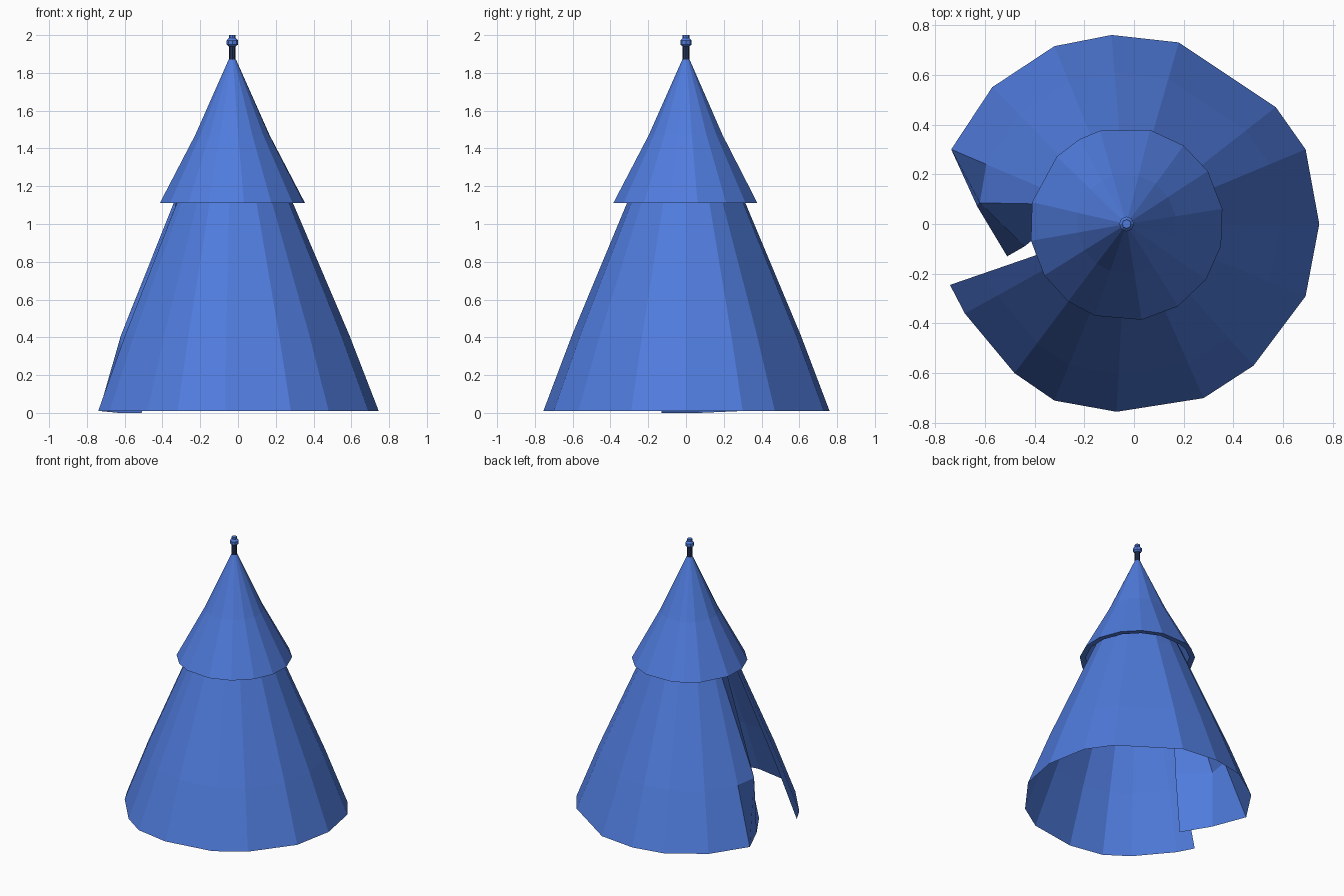
import bpy, bmesh
from math import cos, sin, radians

cube = bpy.data.objects.get("Cube")
if cube:
    bpy.data.objects.remove(cube, do_unlink=True)

AXIS = -0.03  # x of the tent pole


def material(name, rgb):
    m = bpy.data.materials.new(name)
    m.use_nodes = True
    m.diffuse_color = (*rgb, 1)
    bsdf = m.node_tree.nodes["Principled BSDF"]
    bsdf.inputs["Base Color"].default_value = (*rgb, 1)
    bsdf.inputs["Roughness"].default_value = 0.8
    return m


blue = material("canvas blue", (0.08, 0.20, 0.72))
navy = material("dark navy", (0.016, 0.032, 0.10))


def loft(name, rows, mat, closed=True, cap=False):
    """Bridge rows of points with quads, from bottom to top."""
    bm = bmesh.new()
    rings = [[bm.verts.new(p) for p in row] for row in rows]
    n = len(rings[0])
    for a, b in zip(rings, rings[1:]):
        for i in range(n if closed else n - 1):
            j = (i + 1) % n
            bm.faces.new((a[i], a[j], b[j], b[i]))
    if cap:
        bm.faces.new(rings[-1])
        bm.faces.new(rings[0][::-1])
    me = bpy.data.meshes.new(name)
    bm.to_mesh(me)
    bm.free()
    me.materials.append(mat)
    ob = bpy.data.objects.new(name, me)
    bpy.context.collection.objects.link(ob)
    return ob


def ring(angles, r, z):
    return [(AXIS + r * cos(radians(a)), r * sin(radians(a)), z) for a in angles]


# Skirt: irregular hem, shrinking towards the pole, open on one side
hem = [(-.74, -.245), (-.68, -.36), (-.48, -.60), (-.32, -.71), (-.07, -.755),
       (.28, -.70), (.48, -.57), (.69, -.29), (.745, 0), (.69, .30), (.57, .47),
       (.18, .73), (-.09, .76), (-.32, .715), (-.57, .55), (-.735, .30)]
levels = [(0.01, 1), (0.41, 0.80), (1.1, 0.42), (1.5, 0.19)]
# Door flap folded inwards, two more columns per level
flap = [[(-.63, .07, 0), (-.51, -.13, 0)],
        [(-.62, .085, .41), (-.44, -.09, .41)],
        [(-.345, .08, 1.1), (-.33, 0, 1.1)],
        [(-.175, .04, 1.5), (-.17, 0, 1.5)]]
rows = [[(AXIS + (x - AXIS) * s, y * s, z) for x, y in hem] + f
        for (z, s), f in zip(levels, flap)]
loft("tent_skirt", rows, blue, closed=False)

# Roof cone with a narrow turned-in rim
around = [9, 33, 54, 76, 106, 119, 136, 167, 190, 212, 233, 251, 279, 302, 325, 347]
loft("tent_roof", [ring(around, r, z) for r, z in
                   [(.35, 1.112), (.39, 1.11), (.2, 1.47), (.02, 1.87)]], blue)

# Pole and finial
octagon = range(0, 360, 45)
loft("pole", [ring(octagon, .018, z) for z in (1.8, 1.95)], navy, cap=True)
loft("finial", [ring(octagon, r, z) for r, z in
                [(.018, 1.94), (.03, 1.95), (.03, 1.972), (.018, 1.985), (.018, 2.0)]],
     blue, cap=True)
